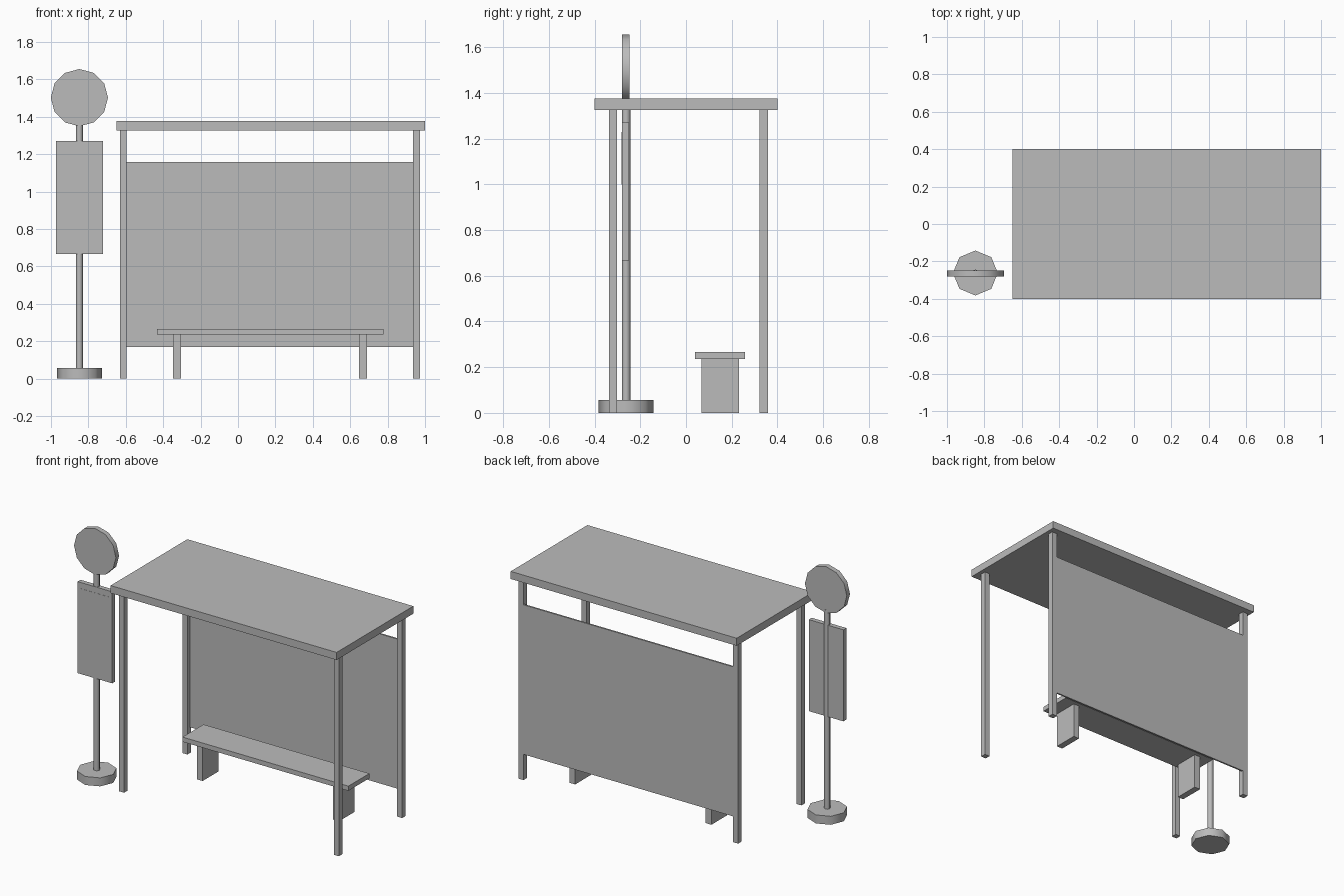
import bpy
import math

cube = bpy.data.objects.get("Cube")
if cube:
    bpy.data.objects.remove(cube, do_unlink=True)

GREY = (0.5, 0.5, 0.5, 1.0)
grey = bpy.data.materials.new("plain grey")
grey.use_nodes = True
grey.diffuse_color = GREY
grey.node_tree.nodes["Principled BSDF"].inputs["Base Color"].default_value = GREY


def box(name, x, y, z):
    """Box from (min, max) ranges on each axis."""
    bpy.ops.mesh.primitive_cube_add(size=1, location=[sum(r) / 2 for r in (x, y, z)])
    ob = bpy.context.object
    ob.name = name
    ob.scale = [r[1] - r[0] for r in (x, y, z)]
    bpy.ops.object.transform_apply(location=False, rotation=False, scale=True)
    ob.data.materials.append(grey)
    return ob


def prism(name, sides, radius, depth, location, tilt=0):
    """Low-sided cylinder with softly shaded sides and sharp caps."""
    bpy.ops.mesh.primitive_cylinder_add(vertices=sides, radius=radius, depth=depth,
                                        location=location, rotation=(tilt, 0, 0))
    ob = bpy.context.object
    ob.name = name
    bpy.ops.object.transform_apply(location=False, rotation=True, scale=False)
    ob.data.materials.append(grey)
    bpy.ops.object.shade_smooth_by_angle(angle=math.radians(60))
    return ob


# Shelter: roof, four posts and a thin panel flush with the back of the posts
POST = 0.037
FRONT_Y, BACK_Y = -0.338, 0.322
LEFT_X, RIGHT_X = 0.936, -0.632
ROOF_Z = 1.326
box("roof", (-0.65, 1.0), (-0.4, 0.4), (ROOF_Z, 1.376))
for side, x in (("left", LEFT_X), ("right", RIGHT_X)):
    for end, y in (("front", FRONT_Y), ("back", BACK_Y)):
        box(f"{end}_{side}_post", (x, x + POST), (y, y + POST), (0, ROOF_Z))
box("back_panel", (RIGHT_X + POST, LEFT_X),
    (BACK_Y + POST - 0.011, BACK_Y + POST), (0.17, 1.157))

# Bench: seat on two slab legs
SEAT_Z = 0.235
box("bench_seat", (-0.433, 0.778), (0.04, 0.259), (SEAT_Z, 0.266))
for side, x in (("left", 0.647), ("right", -0.348)):
    box(f"bench_{side}_leg", (x, x + 0.043), (0.067, 0.232), (0, SEAT_Z))

# Stop sign: octagonal base and pole, twelve-sided disc, timetable board
SX, SY = -0.848, -0.262
prism("sign_base", 8, 0.12, 0.056, (SX, SY, 0.028))
prism("sign_pole", 8, 0.0187, 1.32, (SX, SY, 0.71))
prism("sign_disc", 12, 0.153, 0.033, (SX, SY - 0.002, 1.502), math.pi / 2)
box("timetable_board", (SX - 0.126, SX + 0.126), (-0.281, -0.25), (0.666, 1.27))
box("timetable_sheet", (SX - 0.1, SX + 0.1), (-0.282, -0.28), (1.0, 1.23))
